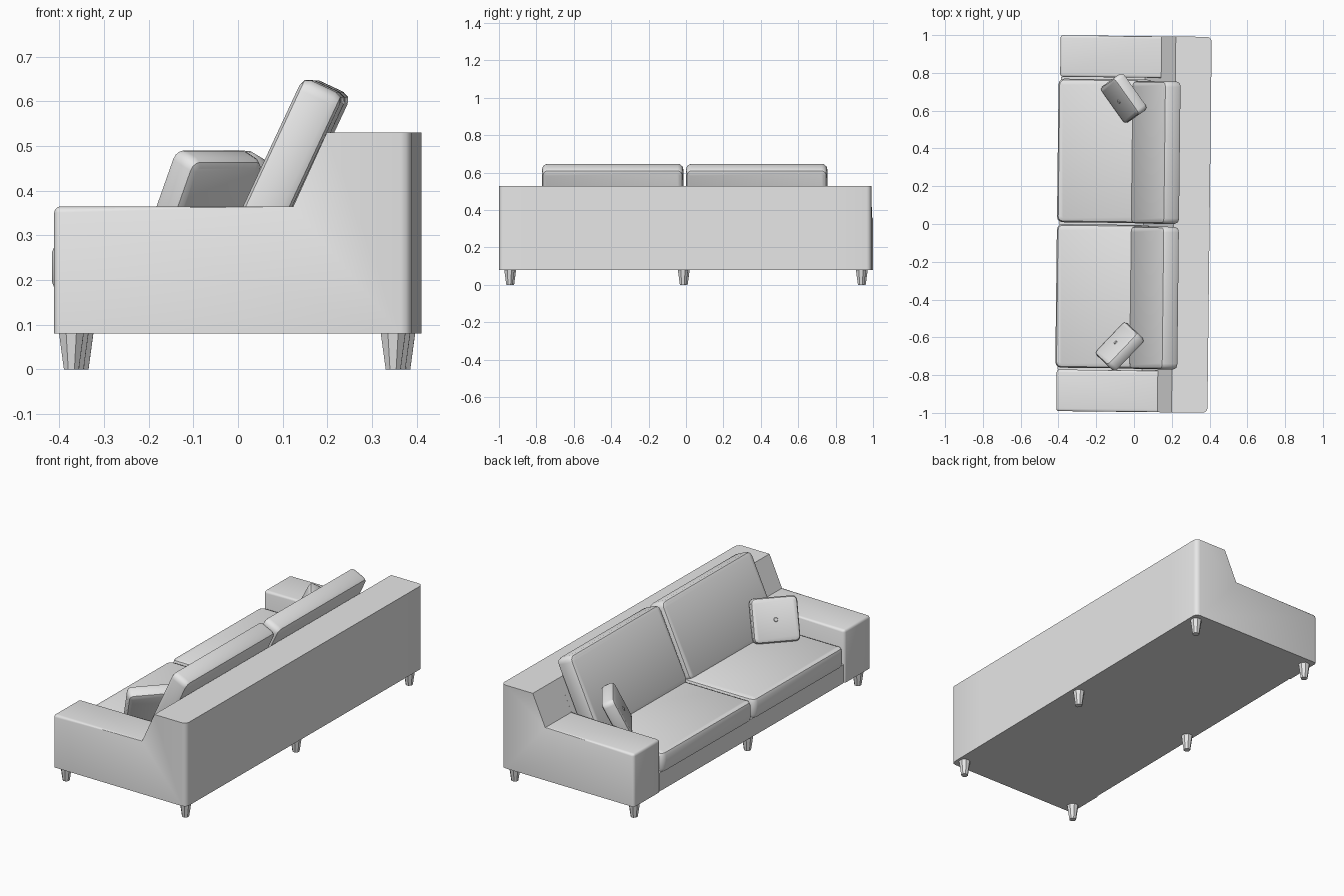
import bpy, bmesh, math
from mathutils import Matrix, Vector

cube = bpy.data.objects.get("Cube")
if cube:
    bpy.data.objects.remove(cube, do_unlink=True)

# One upholstery colour
grey = bpy.data.materials.new("light grey")
grey.use_nodes = True
grey.diffuse_color = (0.8, 0.8, 0.8, 1)
grey.node_tree.nodes["Principled BSDF"].inputs["Base Color"].default_value = (0.8, 0.8, 0.8, 1)

TURN = Matrix.Rotation(-0.0115, 4, 'Z')   # whole sofa sits very slightly turned


def finish(name, bm, smooth=True):
    bmesh.ops.recalc_face_normals(bm, faces=bm.faces[:])
    mesh = bpy.data.meshes.new(name)
    bm.to_mesh(mesh)
    bm.free()
    mesh.transform(TURN)
    mesh.materials.append(grey)
    ob = bpy.data.objects.new(name, mesh)
    bpy.context.collection.objects.link(ob)
    if smooth:
        bpy.ops.object.select_all(action='DESELECT')
        ob.select_set(True)
        bpy.context.view_layer.objects.active = ob
        bpy.ops.object.shade_smooth_by_angle(angle=math.radians(35))
    return ob


def extrude_profile(points, y0, y1):
    """Side outline in (x, z), extruded along y."""
    bm = bmesh.new()
    face = bm.faces.new([bm.verts.new((x, y0, z)) for x, z in points])
    new = bmesh.ops.extrude_face_region(bm, geom=[face])["geom"]
    bmesh.ops.translate(bm, vec=(0, y1 - y0, 0),
                        verts=[g for g in new if isinstance(g, bmesh.types.BMVert)])
    return bm


def bevel_where(bm, rule, width, segments=3):
    edges = [e for e in bm.edges
             if rule((e.verts[0].co + e.verts[1].co) / 2, (e.verts[0].co - e.verts[1].co).normalized())]
    bmesh.ops.bevel(bm, geom=edges, offset=width, segments=segments, profile=0.5,
                    affect='EDGES', clamp_overlap=True)


def soft_box(name, size, matrix, bevel, corner=0.0, axis=2):
    """Cushion block: corners rounded along one axis, then all rims softened."""
    bm = bmesh.new()
    bmesh.ops.create_cube(bm, size=1)
    bmesh.ops.scale(bm, vec=size, verts=bm.verts)
    if corner:
        bevel_where(bm, lambda m, d: abs(d[axis]) > 0.9, corner, 3)
    half = size[axis] / 2 - 1e-4
    bevel_where(bm, lambda m, d: abs(m[axis]) > half, bevel, 2)
    bmesh.ops.transform(bm, matrix=matrix, verts=bm.verts)
    return finish(name, bm)


# Arms with sloped rise into the back
arm_profile = [(-0.40, 0.08), (-0.40, 0.365), (0.135, 0.365),
               (0.21, 0.53), (0.40, 0.53), (0.40, 0.08)]
for side, label in ((1, "left"), (-1, "right")):
    bm = extrude_profile(arm_profile, side * 0.775, side * 0.995)
    bevel_where(bm, lambda m, d: m.x > 0.39 and abs(m.y) > 0.99 and abs(d.z) > 0.9, 0.025)
    bevel_where(bm, lambda m, d: (m.x < -0.39 and m.z > 0.1) or
                (abs(m.z - 0.365) < 1e-3 and abs(d.x) > 0.9), 0.014)
    finish(f"{label}_arm", bm)

# Base and backrest between the arms
finish("base_and_back", extrude_profile(
    [(-0.395, 0.08), (-0.395, 0.18), (0.05, 0.18), (0.21, 0.53), (0.40, 0.53), (0.40, 0.08)],
    -0.775, 0.775))

# Seat and leaning back cushions, one pair per place
lean = Matrix.Rotation(math.radians(25), 4, 'Y')
up, back = lean @ Vector((0, 0, 1)), lean @ Vector((1, 0, 0))
for y, label in ((0.385, "left"), (-0.385, "right")):
    soft_box(f"{label}_seat_cushion", (0.50, 0.76, 0.11),
             Matrix.Translation((-0.158, y, 0.229)), 0.022, 0.03)
    centre = Vector((0.155, y - 0.005, 0.655)) + back * 0.05 - up * 0.21
    soft_box(f"{label}_back_cushion", (0.10, 0.755, 0.42),
             Matrix.Translation(centre) @ lean, 0.02, 0.03, axis=0)

# Scatter pillows, each with a small button on its face
for x, y, yaw, label in ((-0.062, 0.665, 36, "left"), (-0.068, -0.65, -43, "right")):
    place = (Matrix.Translation((x, y, 0.38)) @ Matrix.Rotation(math.radians(yaw), 4, 'Z')
             @ Matrix.Rotation(math.radians(26), 4, 'Y'))
    soft_box(f"{label}_pillow", (0.07, 0.235, 0.225), place, 0.018, 0.025, axis=0)
    bm = bmesh.new()
    bmesh.ops.create_cone(bm, cap_ends=True, segments=12, radius1=0.012, radius2=0.009, depth=0.006)
    bmesh.ops.transform(bm, verts=bm.verts, matrix=place @ Matrix.Translation((-0.036, 0, 0))
                        @ Matrix.Rotation(math.radians(-90), 4, 'Y'))
    finish(f"{label}_pillow_button", bm)

# Six tapered legs
for x, row in ((-0.362, "front"), (0.358, "back")):
    for y, label in ((0.94, "left"), (-0.012, "middle"), (-0.94, "right")):
        bm = bmesh.new()
        bmesh.ops.create_cone(bm, cap_ends=True, segments=8, radius1=0.018, radius2=0.030, depth=0.082)
        bmesh.ops.transform(bm, verts=bm.verts, matrix=Matrix.Translation((x, y, 0.041))
                            @ Matrix.Rotation(math.radians(22.5), 4, 'Z'))
        finish(f"{row}_{label}_leg", bm, smooth=False)
